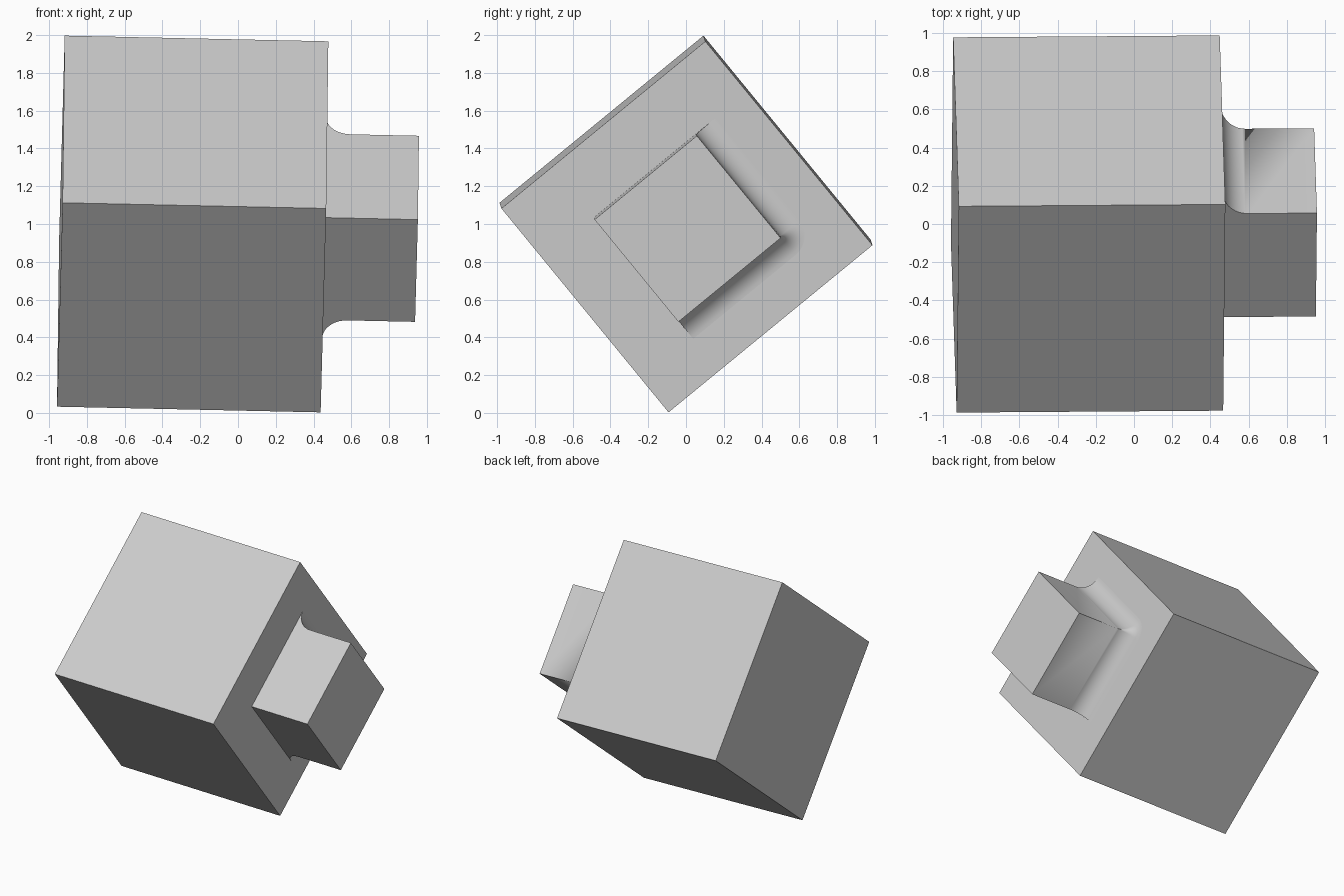
import bpy, bmesh, math
from mathutils import Matrix, Vector

if "Cube" in bpy.data.objects:
    bpy.data.objects.remove(bpy.data.objects["Cube"])

SIZE = 1.396      # cube body edge
HALF = 0.35       # half width of the square boss
LENGTH = 0.49     # boss length
RADIUS = 0.13     # fillet radius at the boss root
STEPS = 12

grey = bpy.data.materials.new("light grey")
grey.diffuse_color = (0.6, 0.6, 0.6, 1)
grey.use_nodes = True
grey.node_tree.nodes["Principled BSDF"].inputs["Base Color"].default_value = grey.diffuse_color

# Tilted frame: x along the boss, y up and back, z up and forward
ax = Vector((1.395, 0.01, -0.03)).normalized()
ay = Vector((0.012, 1.08, 0.885))
ay = (ay - ax * ay.dot(ax)).normalized()
az = ax.cross(ay)
frame = Matrix((ax, ay, az)).transposed().to_4x4()
frame.translation = (-0.24, 0.0, 1.0)


def finish(name, bm):
    bmesh.ops.remove_doubles(bm, verts=bm.verts, dist=1e-5)
    bmesh.ops.recalc_face_normals(bm, faces=bm.faces)
    bm.transform(frame)
    mesh = bpy.data.meshes.new(name)
    bm.to_mesh(mesh)
    bm.free()
    obj = bpy.data.objects.new(name, mesh)
    bpy.context.collection.objects.link(obj)
    mesh.materials.append(grey)
    return obj


# Cube body
bm = bmesh.new()
bmesh.ops.create_cube(bm, size=SIZE)
finish("body", bm)


def section(x, d):
    """Square outline grown by d on the +y and -z sides, rounded at their corner."""
    h = HALF
    pts = [(-h, -h - d), (-h, h), (h + d, h)]
    for i in range(STEPS + 1):
        t = math.pi / 2 * i / STEPS
        pts.append((h + d * math.cos(t), -h - d * math.sin(t)))
    return [(x, y, z) for y, z in pts]


# Square boss with a concave fillet on two sides of its root
root = SIZE / 2
bm = bmesh.new()
loops = []
for i in range(STEPS + 1):
    t = math.pi / 2 * i / STEPS
    loops.append(section(root + RADIUS * (1 - math.cos(t)),
                         RADIUS * (1 - math.sin(t))))
loops.append(section(root + LENGTH, 0))
rings = [[bm.verts.new(p) for p in loop] for loop in loops]
for a, b in zip(rings, rings[1:]):
    n = len(a)
    for i in range(n):
        j = (i + 1) % n
        bm.faces.new((a[i], a[j], b[j], b[i]))
bm.faces.new(rings[-1])
boss = finish("boss", bm)

bpy.context.view_layer.objects.active = boss
boss.select_set(True)
bpy.ops.object.shade_smooth_by_angle(angle=math.radians(30))
